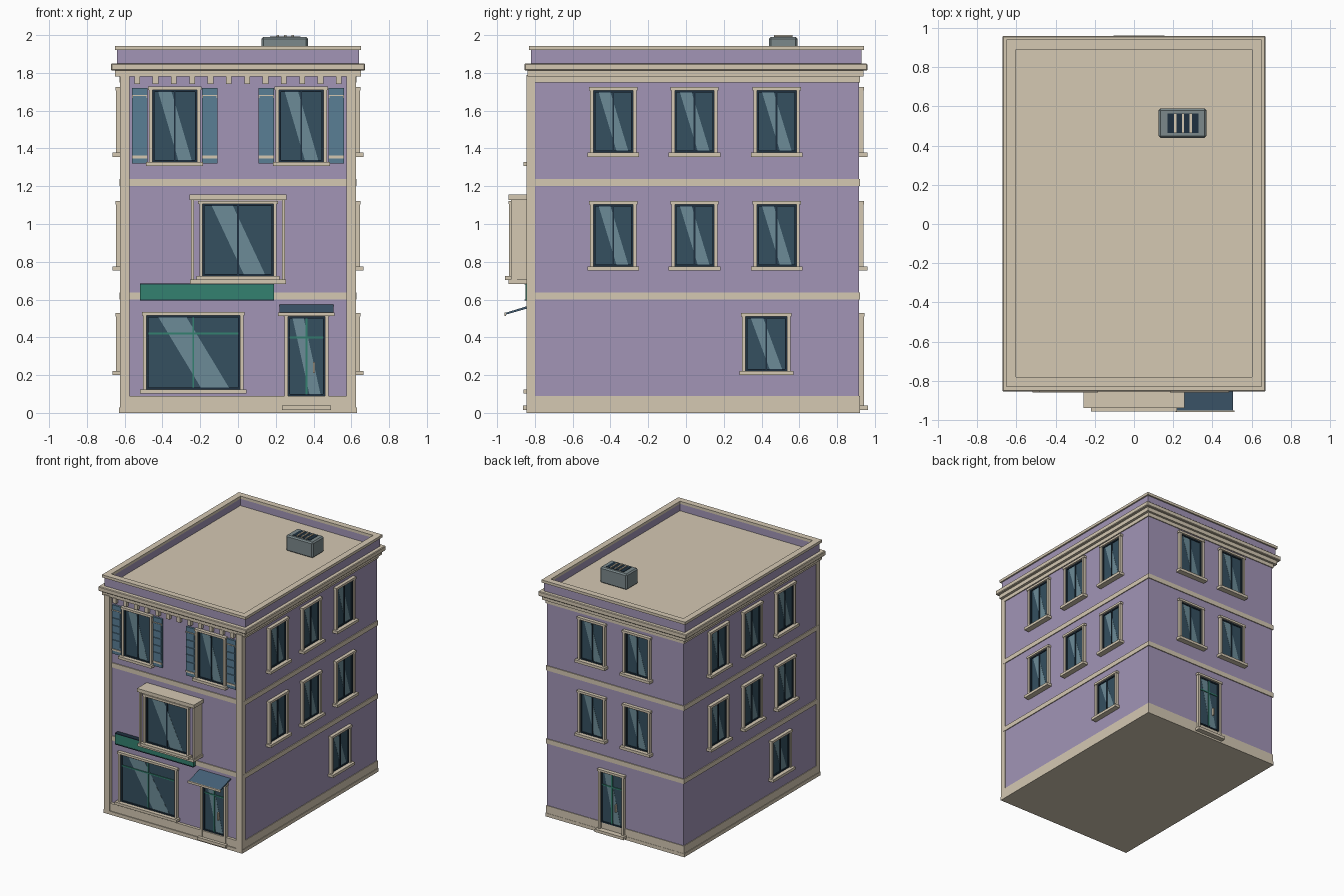
import bpy, bmesh
from math import radians
from mathutils import Matrix, Vector

if "Cube" in bpy.data.objects:
    bpy.data.objects.remove(bpy.data.objects["Cube"])

COLORS = {
    "wall": (0.36, 0.30, 0.47), "trim": (0.66, 0.58, 0.45), "glass": (0.035, 0.08, 0.115),
    "glint": (0.15, 0.26, 0.31), "sash": (0.013, 0.03, 0.05), "teal": (0.033, 0.22, 0.16),
    "shutter": (0.10, 0.21, 0.30), "awning": (0.06, 0.12, 0.19), "metal": (0.20, 0.25, 0.26),
}
MATS = {}
for key, c in COLORS.items():
    MATS[key] = bpy.data.materials.new(key)
    MATS[key].diffuse_color = (*c, 1)

# Facade frames: local x runs along the wall, local -y points outwards
def facade(x, y, deg):
    return Matrix.Translation((x, y, 0)) @ Matrix.Rotation(radians(deg), 4, 'Z')

FRONT, RIGHT = facade(0, -0.815, 0), facade(0.62, 0.05, 90)
BACK, LEFT = facade(0, 0.915, 180), facade(-0.62, 0.05, -90)
WORLD = Matrix.Identity(4)


def finish(name, bm, mat, M):
    bmesh.ops.recalc_face_normals(bm, faces=bm.faces)
    me = bpy.data.meshes.new(name)
    bm.to_mesh(me)
    bm.free()
    me.materials.append(MATS[mat])
    ob = bpy.data.objects.new(name, me)
    ob.matrix_world = M
    bpy.context.collection.objects.link(ob)
    return ob


def boxes(name, mat, items, M=WORLD, bevel=0):
    """One object from boxes given as (x0, x1, y0, y1, z0, z1)."""
    bm = bmesh.new()
    for x0, x1, y0, y1, z0, z1 in items:
        T = Matrix.Translation(((x0 + x1) / 2, (y0 + y1) / 2, (z0 + z1) / 2))
        S = Matrix.Diagonal((x1 - x0, y1 - y0, z1 - z0, 1))
        bmesh.ops.create_cube(bm, size=1, matrix=T @ S)
    ob = finish(name, bm, mat, M)
    if bevel:
        mod = ob.modifiers.new("bevel", 'BEVEL')
        mod.width, mod.segments = bevel, 1
    return ob


def prism(name, mat, pts, offset, M=WORLD):
    """Polygon extruded along an offset vector."""
    bm = bmesh.new()
    face = bm.faces.new([bm.verts.new(p) for p in pts])
    new = bmesh.ops.extrude_face_region(bm, geom=[face])["geom"]
    verts = [g for g in new if isinstance(g, bmesh.types.BMVert)]
    bmesh.ops.translate(bm, verts=verts, vec=Vector(offset))
    return finish(name, bm, mat, M)


def ring(x, y0, y1, t, z0, z1):
    """Four boxes forming a rectangular ring of thickness t."""
    return [(-x, x, y0, y0 + t, z0, z1), (-x, x, y1 - t, y1, z0, z1),
            (-x, -x + t, y0 + t, y1 - t, z0, z1), (x - t, x, y0 + t, y1 - t, z0, z1)]


def glazing(name, M, x0, x1, z0, z1, bars="sash", transom=None, d=0.0):
    """Pane, reflection, dark sash and glazing bars; d is distance off the wall."""
    y, c, t = -0.005 - d, (x0 + x1) / 2, 0.010
    w = x1 - x0
    boxes(name + "_glass", "glass", [(x0, x1, y, -d, z0, z1)], M)
    prism(name + "_reflection", "glint",
          [(x0 + w * u, y, z) for u, z in ((0.13, z1 - t), (0.43, z1 - t), (0.88, z0 + t), (0.58, z0 + t))],
          (0, -0.001, 0), M)
    sash = [(x0, x0 + t, y - 0.008, y, z0, z1), (x1 - t, x1, y - 0.008, y, z0, z1),
            (x0 + t, x1 - t, y - 0.008, y, z0, z0 + t), (x0 + t, x1 - t, y - 0.008, y, z1 - t, z1)]
    boxes(name + "_sash", "sash", sash, M)
    rods = [(c - 0.005, c + 0.005, y - 0.007, y, z0 + t, z1 - t)]
    if transom:
        rods.append((x0 + t, x1 - t, y - 0.006, y, transom - 0.005, transom + 0.005))
    boxes(name + "_bars", bars, rods, M)


def window(name, M, c, hw, z0, z1, bars="sash", transom=None, d=0.0):
    """Framed window with head and sill; hw is half the glass width."""
    f = hw + 0.018
    glazing(name, M, c - hw, c + hw, z0, z1, bars, transom, d)
    boxes(name + "_frame", "trim",
          [(c - f, c - hw, -0.025 - d, -d, z0, z1), (c + hw, c + f, -0.025 - d, -d, z0, z1),
           (c - f - 0.006, c + f + 0.006, -0.028 - d, -d, z1, z1 + 0.018)], M)
    boxes(name + "_sill", "trim", [(c - f - 0.015, c + f + 0.015, -0.045 - d, -d, z0 - 0.022, z0)], M)


def door(name, M, c):
    hw, f = 0.098, 0.116
    glazing(name, M, c - hw, c + hw, 0.09, 0.51, "teal", 0.40)
    boxes(name + "_frame", "trim",
          [(c - f, c - hw, -0.027, 0, 0.04, 0.51), (c + hw, c + f, -0.027, 0, 0.04, 0.51),
           (c - f - 0.006, c + f + 0.006, -0.03, 0, 0.51, 0.528)], M)
    boxes(name + "_handle", "trim", [(c + 0.035, c + 0.045, -0.025, -0.005, 0.21, 0.27)], M)
    boxes(name + "_step", "trim", [(c - 0.13, c + 0.13, -0.048, 0, 0.015, 0.038)], M)


# Main body, plinth and storey bands
boxes("walls", "wall", [(-0.62, 0.62, -0.815, 0.915, 0.02, 1.82)])
boxes("foot", "trim", [(-0.63, 0.63, -0.845, 0.922, 0, 0.028)])
boxes("plinth", "trim", [(-0.625, 0.625, -0.838, 0.92, 0.028, 0.09)])
for i, z in enumerate((0.60, 1.20)):
    boxes(f"storey_band_{i}", "trim", [(-0.627, 0.627, -0.822, 0.922, z, z + 0.038)])

# Front corner pilasters
boxes("pilasters", "trim", [(s * 0.60 - 0.026, s * 0.60 + 0.026, -0.845, -0.80, 0.028, 1.79) for s in (-1, 1)])

# Frieze, cornice and front brackets
boxes("frieze", "trim", [(-0.628, 0.628, -0.81, 0.922, 1.75, 1.785)])
boxes("cornice_bed", "trim", [(-0.65, 0.65, -0.838, 0.94, 1.78, 1.815)])
boxes("cornice", "trim", [(-0.672, 0.672, -0.855, 0.96, 1.812, 1.85)], bevel=0.005)
boxes("cornice_brackets", "trim",
      [(x - 0.015, x + 0.015, -0.842, -0.81, 1.742, 1.785) for x in ((i - 5.5) * 0.097 for i in range(12))])

# Parapet, coping and flat roof
boxes("parapet", "wall", ring(0.64, -0.82, 0.93, 0.035, 1.85, 1.925))
boxes("coping", "trim", ring(0.652, -0.832, 0.942, 0.05, 1.92, 1.942))
boxes("roof", "trim", [(-0.61, 0.61, -0.79, 0.90, 1.845, 1.862)])

# Roof vent unit
boxes("vent_unit", "metal", [(0.125, 0.37, 0.44, 0.59, 1.86, 1.99)], bevel=0.01)
boxes("vent_opening", "sash", [(0.17, 0.33, 0.465, 0.565, 1.985, 1.993)])
boxes("vent_slats", "trim", [(x - 0.006, x + 0.006, 0.465, 0.565, 1.99, 2.0) for x in (0.21, 0.25, 0.29)])

# Side and rear windows, repeated on the two upper floors
for side, M, columns in (("right", RIGHT, (-0.435, -0.005, 0.43)), ("left", LEFT, (-0.43, 0.005, 0.435)),
                         ("back", BACK, (-0.205, 0.205))):
    for floor, z in (("middle", 0.775), ("top", 1.378)):
        for i, c in enumerate(columns):
            window(f"{side}_{floor}_window_{i}", M, c, 0.104, z, z + 0.328)
for side, M in (("right", RIGHT), ("left", LEFT)):
    window(f"{side}_ground_window", M, 0.375, 0.11, 0.222, 0.51)
door("back_door", BACK, -0.025)

# Top front windows with louvred shutters
for side, s in (("left", -1), ("right", 1)):
    c = s * 0.335
    window(f"front_top_{side}_window", FRONT, c, 0.118, 1.328, 1.71)
    for j, x in enumerate((c - 0.185, c + 0.185)):
        name = f"{side}_shutter_{j}"
        boxes(name, "shutter", [(x - 0.041, x + 0.041, -0.016, 0, 1.32, 1.72)], FRONT)
        boxes(name + "_louvres", "shutter",
              [(x - 0.036, x + 0.036, -0.023, -0.016, z, z + 0.052)
               for z in (1.385 + k * 0.06 for k in range(5))], FRONT)
        boxes(name + "_straps", "trim",
              [(x - 0.041, x + 0.041, -0.021, -0.015, z, z + 0.014) for z in (1.348, 1.668)], FRONT)

# Projecting bay on the middle floor
boxes("bay", "trim", [(-0.245, 0.245, -0.095, 0, 0.70, 1.13)], FRONT)
boxes("bay_front_panel", "wall", [(-0.236, 0.236, -0.098, -0.09, 0.71, 1.125)], FRONT)
boxes("bay_corner_posts", "trim", [(s * 0.242 - 0.008, s * 0.242 + 0.008, -0.112, -0.08, 0.70, 1.13)
                                   for s in (-1, 1)], FRONT)
boxes("bay_top", "trim", [(-0.258, 0.258, -0.125, 0, 1.128, 1.156)], FRONT)
boxes("bay_base", "trim", [(-0.254, 0.254, -0.125, 0, 0.683, 0.706)], FRONT)
window("bay_window", FRONT, 0, 0.187, 0.725, 1.105, d=0.097)

# Shop window, blank sign board, entrance and awning
window("shop_window", FRONT, -0.237, 0.248, 0.125, 0.515, "teal", 0.42)
boxes("sign_board", "teal", [(-0.52, 0.19, -0.036, 0, 0.598, 0.682)], FRONT)
boxes("sign_rim", "sash", [(-0.52, 0.19, -0.04, 0, z, z + 0.006) for z in (0.594, 0.68)], FRONT)
door("front_door", FRONT, 0.362)
prism("awning", "awning", [(0.22, 0, 0.573), (0.22, -0.14, 0.53), (0.22, -0.14, 0.52), (0.22, 0, 0.560)],
      (0.285, 0, 0), FRONT)
boxes("awning_edge", "trim", [(0.212, 0.512, -0.145, -0.137, 0.514, 0.532)], FRONT)

for m in bpy.data.materials:
    if m.users and not m.is_grease_pencil:
        m.use_nodes = True
        m.node_tree.nodes["Principled BSDF"].inputs["Base Color"].default_value = m.diffuse_color
